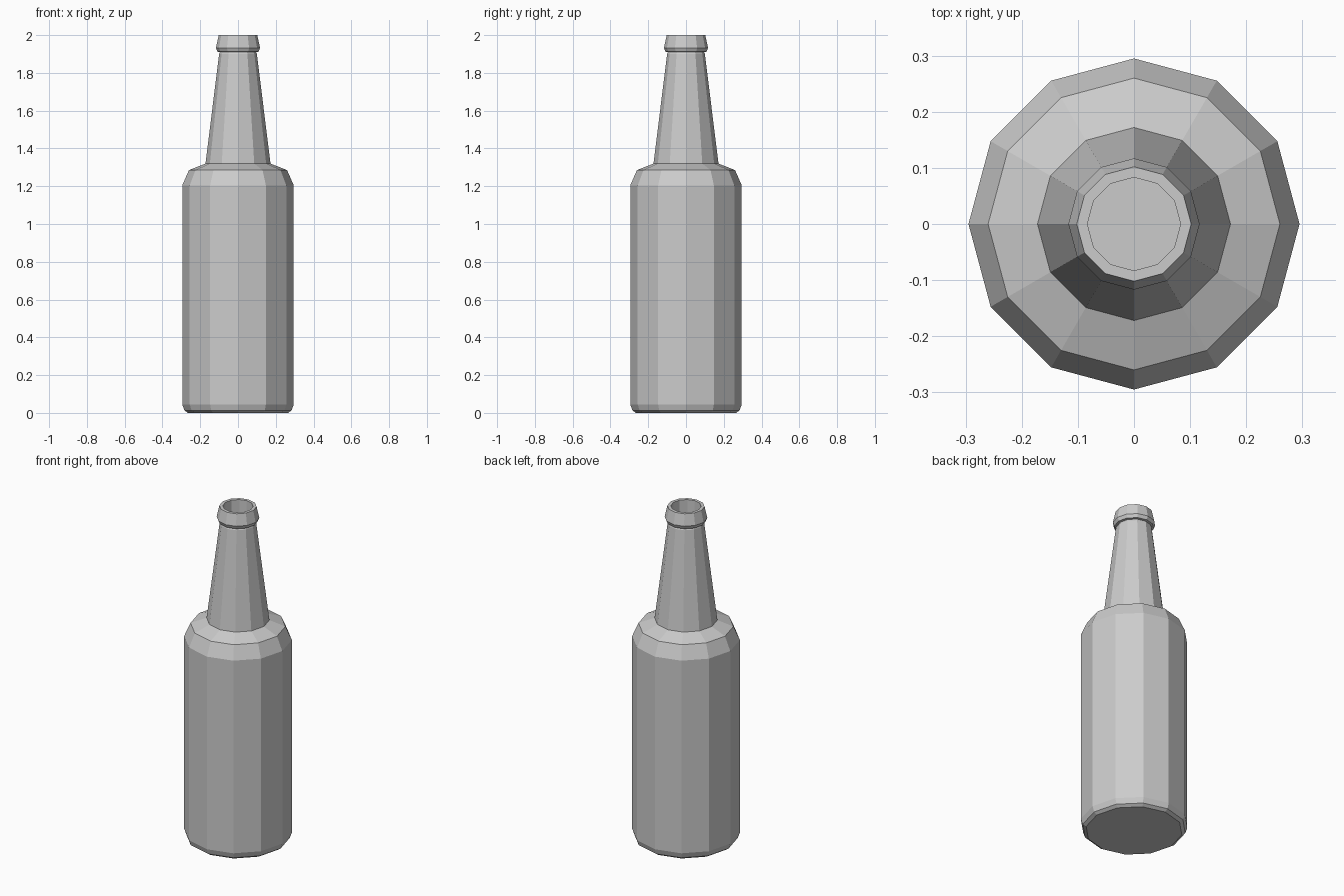
import bpy
import bmesh
from math import cos, sin, tau

cube = bpy.data.objects.get("Cube")
if cube:
    bpy.data.objects.remove(cube, do_unlink=True)

SIDES = 12


def make_material(name, colour):
    mat = bpy.data.materials.new(name)
    mat.use_nodes = True
    mat.diffuse_color = colour
    mat.node_tree.nodes["Principled BSDF"].inputs["Base Color"].default_value = colour
    return mat


def lathe(name, profile, mat):
    """Turn a (radius, height) profile into a faceted solid, capped at both ends."""
    bm = bmesh.new()
    rings = [[bm.verts.new((r * cos(tau * i / SIDES), r * sin(tau * i / SIDES), z))
              for i in range(SIDES)] for r, z in profile]
    for low, high in zip(rings, rings[1:]):
        for i in range(SIDES):
            j = (i + 1) % SIDES
            bm.faces.new((low[i], low[j], high[j], high[i]))
    bm.faces.new(reversed(rings[0]))
    bm.faces.new(rings[-1])
    bmesh.ops.recalc_face_normals(bm, faces=bm.faces)
    mesh = bpy.data.meshes.new(name)
    bm.to_mesh(mesh)
    bm.free()
    mesh.materials.append(mat)
    obj = bpy.data.objects.new(name, mesh)
    bpy.context.collection.objects.link(obj)
    return obj


grey = make_material("plain grey", (0.6, 0.6, 0.6, 1))

# Outer wall: base, body, shoulder, neck and lip
outer = [(0.265, 0), (0.284, 0.013), (0.295, 0.045), (0.295, 1.205),
         (0.26, 1.285), (0.172, 1.32), (0.1, 1.9), (0.095, 1.91),
         (0.108, 1.912), (0.117, 1.932), (0.102, 2)]
# Inner wall: mouth, neck, shoulder, body and floor
inner = [(0.083, 2), (0.083, 1.9), (0.15, 1.3), (0.24, 1.26),
         (0.27, 1.19), (0.27, 0.05), (0.25, 0.03)]

lathe("bottle", outer + inner, grey)
